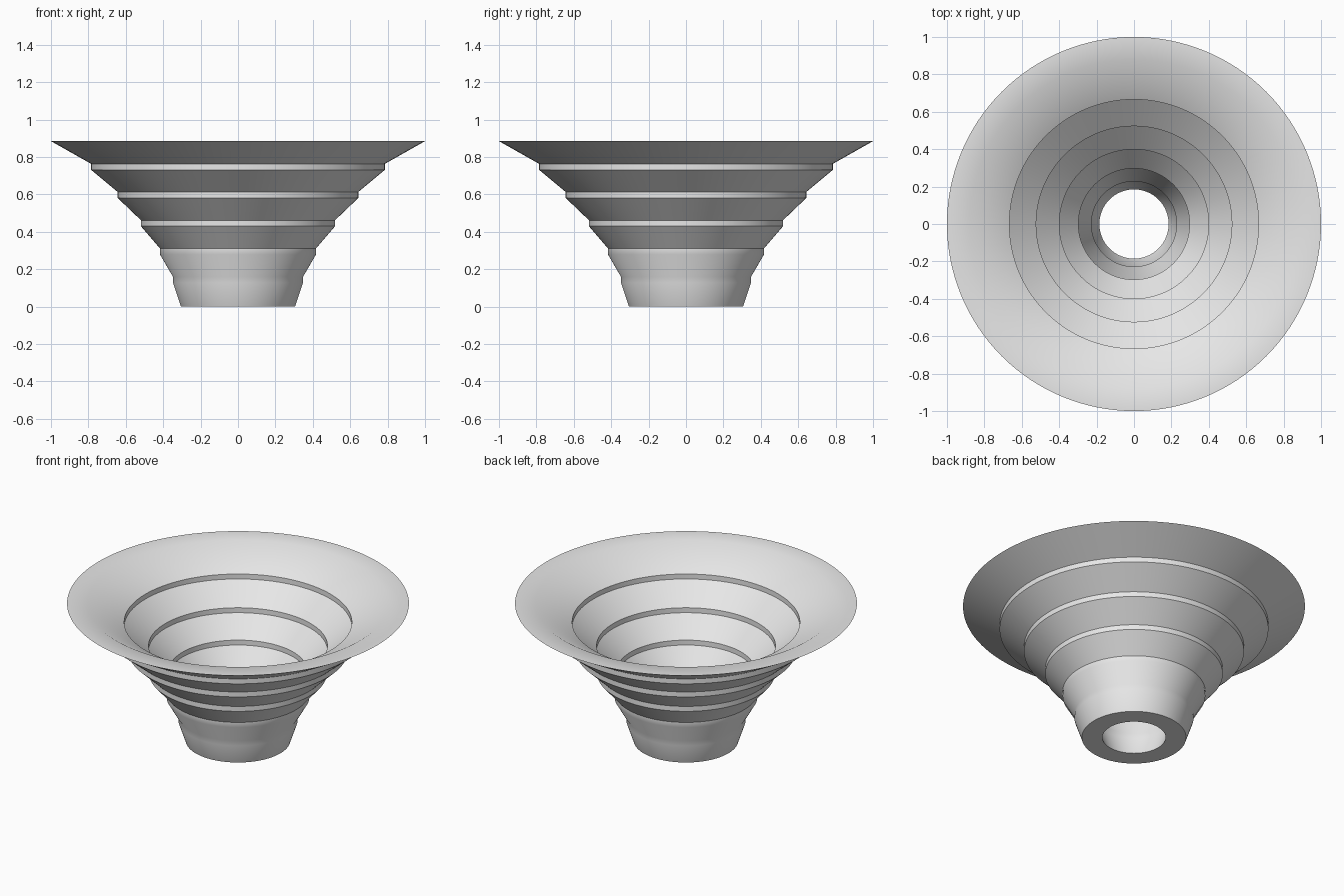
import bpy
import bmesh
from math import radians, tau
from mathutils import Vector

cube = bpy.data.objects.get("Cube")
if cube:
    bpy.data.objects.remove(cube)

SEGMENTS = 128
WALL = 0.12        # horizontal wall thickness
STEP = 0.151       # height of one tier
BAND = 0.032       # height of the upright band between tiers
TOP = 0.885

# Plain grey material
grey = bpy.data.materials.new("plain_grey")
grey.use_nodes = True
colour = (0.8, 0.8, 0.8, 1.0)
grey.diffuse_color = colour
grey.node_tree.nodes["Principled BSDF"].inputs["Base Color"].default_value = colour

# Outer profile: flared cones joined by short upright bands
outer = [(0.305, 0.0)]
for tier, radius in enumerate((0.348, 0.417, 0.519, 0.643, 0.786), start=1):
    z = tier * STEP + 0.009
    outer += [(radius, z - BAND), (radius, z)]
outer.append((1.0, TOP))

# Inner profile follows the outer one, giving a closed wall section
inner = [(r - WALL, z) for r, z in reversed(outer)]
section = outer + inner

# Turn the section around the z axis
bm = bmesh.new()
verts = [bm.verts.new((r, 0, z)) for r, z in section]
edges = [bm.edges.new((a, b)) for a, b in zip(verts, verts[1:] + verts[:1])]
bmesh.ops.spin(bm, geom=verts + edges, cent=Vector(), axis=Vector((0, 0, 1)),
               angle=tau, steps=SEGMENTS, use_merge=False)
bmesh.ops.remove_doubles(bm, verts=bm.verts, dist=0.0005)
bmesh.ops.recalc_face_normals(bm, faces=bm.faces)

mesh = bpy.data.meshes.new("stepped_funnel")
bm.to_mesh(mesh)
bm.free()
mesh.materials.append(grey)

funnel = bpy.data.objects.new("stepped_funnel", mesh)
bpy.context.collection.objects.link(funnel)

# Smooth around the body, crisp at the upper tier edges and rims
bpy.ops.object.select_all(action="DESELECT")
funnel.select_set(True)
bpy.context.view_layer.objects.active = funnel
bpy.ops.object.shade_smooth_by_angle(angle=radians(35))
